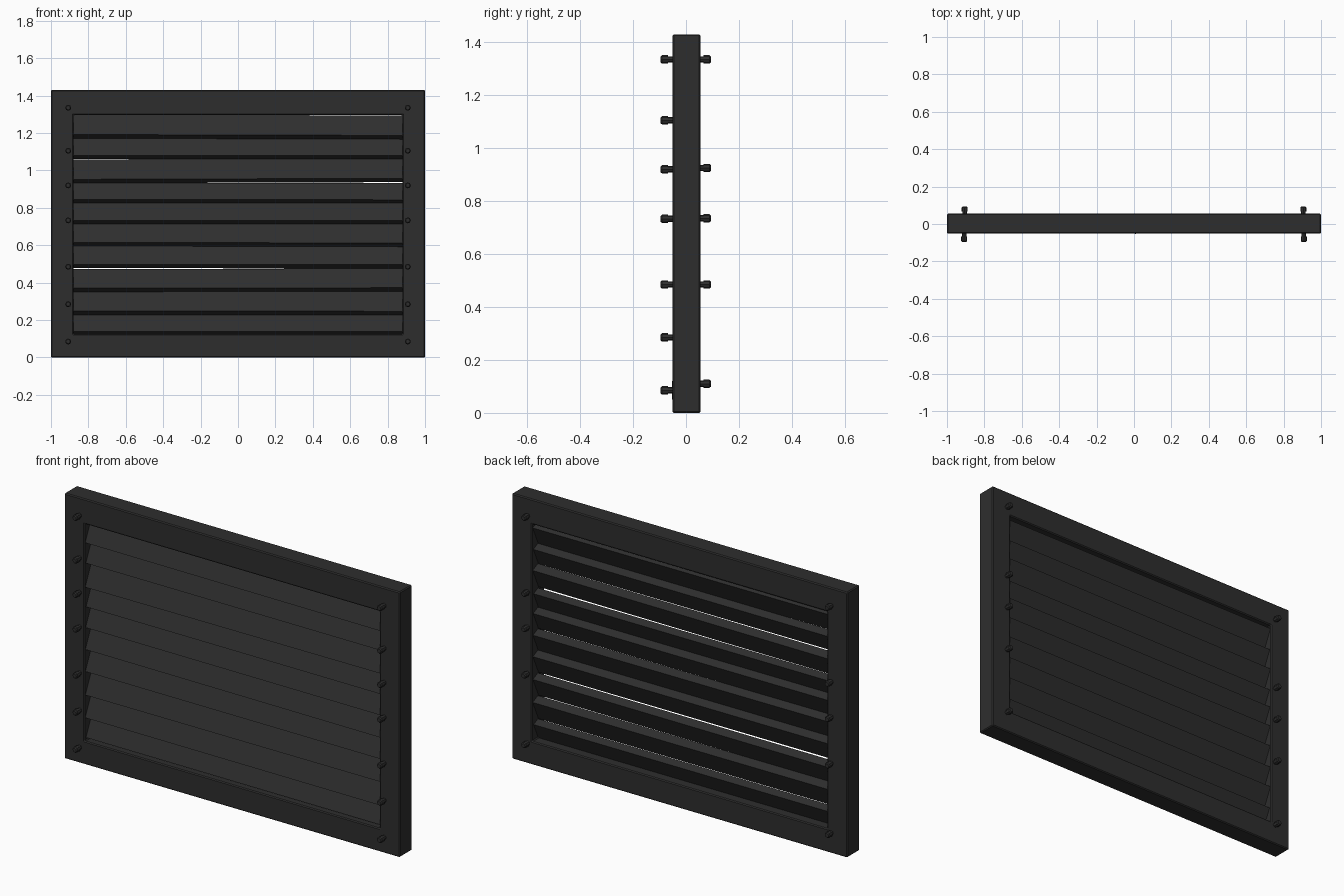
import bpy, bmesh, math, random
from mathutils import Matrix, Vector

if "Cube" in bpy.data.objects:
    bpy.data.objects.remove(bpy.data.objects["Cube"])

random.seed(4)


def material(name, value):
    m = bpy.data.materials.new(name)
    m.diffuse_color = (value, value, value, 1)
    m.use_nodes = True
    m.node_tree.nodes["Principled BSDF"].inputs["Base Color"].default_value = m.diffuse_color
    return m


iron = material("dark iron", 0.027)


def finish(name, bm, mat=iron):
    bmesh.ops.recalc_face_normals(bm, faces=bm.faces)
    me = bpy.data.meshes.new(name)
    bm.to_mesh(me)
    bm.free()
    me.materials.append(mat)
    ob = bpy.data.objects.new(name, me)
    bpy.context.collection.objects.link(ob)
    return ob


# Outer frame: mitred rectangular ring, slightly chamfered
H, Y0, Y1 = 1.43, -0.051, 0.055
OX, OZ0, OZ1 = 0.88, 0.125, 1.295
bm = bmesh.new()
loops = []
for x, z0, z1, y in ((1, 0, H, Y0), (1, 0, H, Y1), (OX, OZ0, OZ1, Y1), (OX, OZ0, OZ1, Y0)):
    loops.append([bm.verts.new((sx * x, y, z))
                  for sx, z in ((-1, z0), (1, z0), (1, z1), (-1, z1))])
for k in range(4):
    a, b = loops[k], loops[(k + 1) % 4]
    for i in range(4):
        j = (i + 1) % 4
        bm.faces.new((a[i], a[j], b[j], b[i]))
frame = finish("frame", bm)
bev = frame.modifiers.new("chamfer", 'BEVEL')
bev.width = 0.005
bev.segments = 1

# Louvre slats: tilted boards sloping down towards the front
edges = [0.125, 0.23, 0.355, 0.475, 0.595, 0.715, 0.83, 0.935, 1.06, 1.17, 1.295]
ang = math.radians(65)
down = Vector((-math.cos(ang), -math.sin(ang)))
out = Vector((-math.sin(ang), math.cos(ang)))
for n in range(10):
    pitch = edges[n + 1] - edges[n]
    thick = 0.92 * pitch * math.cos(ang)
    width = (pitch + 0.002 - thick * math.cos(ang)) / math.sin(ang)
    centre = Vector((0.002, (edges[n] + edges[n + 1]) / 2))
    bm = bmesh.new()
    ends = []
    for x in (-OX - 0.01, OX + 0.01):
        dz = random.uniform(-0.004, 0.004)
        ring = []
        for a, b in ((1, 1), (1, -1), (-1, -1), (-1, 1)):
            p = centre + down * (a * width / 2) + out * (b * thick / 2)
            ring.append(bm.verts.new((x, p.x, p.y + dz)))
        ends.append(ring)
    bm.faces.new(ends[0])
    bm.faces.new(ends[1])
    for i in range(4):
        j = (i + 1) % 4
        bm.faces.new((ends[0][i], ends[0][j], ends[1][j], ends[1][i]))
    finish("slat_%d" % (n + 1), bm)


# Rivets: short stem with a wider faceted head
def rivet(name, x, z, face_y, side):
    bm = bmesh.new()
    turn = Matrix.Rotation(math.radians(90), 4, 'X')
    for r1, r2, length, off in ((0.012, 0.012, 0.04, 0.01), (0.016, 0.016, 0.022, 0.028),
                                (0.016, 0.011, 0.006, 0.042)):
        if side > 0:
            r1, r2 = r2, r1
        bmesh.ops.create_cone(bm, cap_ends=True, segments=8, radius1=r1, radius2=r2, depth=length,
                              matrix=Matrix.Translation((x, face_y + side * off, z)) @ turn)
    finish(name, bm)


for sx, tag in ((-1, "left"), (1, "right")):
    for i, z in enumerate((0.085, 0.285, 0.485, 0.733, 0.92, 1.105, 1.335)):
        rivet("front_rivet_%s_%d" % (tag, i + 1), sx * 0.908, z, Y0, -1)
    for i, z in enumerate((0.11, 0.485, 0.735, 0.925, 1.335)):
        rivet("back_rivet_%s_%d" % (tag, i + 1), sx * 0.905, z, Y1 - 0.006, 1)

# Hairline crack in the bottom rail
bm = bmesh.new()
bmesh.ops.create_cube(bm, size=1, matrix=Matrix.Translation((0.008, Y0, 0.085))
                      @ Matrix.Diagonal((0.004, 0.003, 0.07, 1)))
finish("rail_crack", bm)
